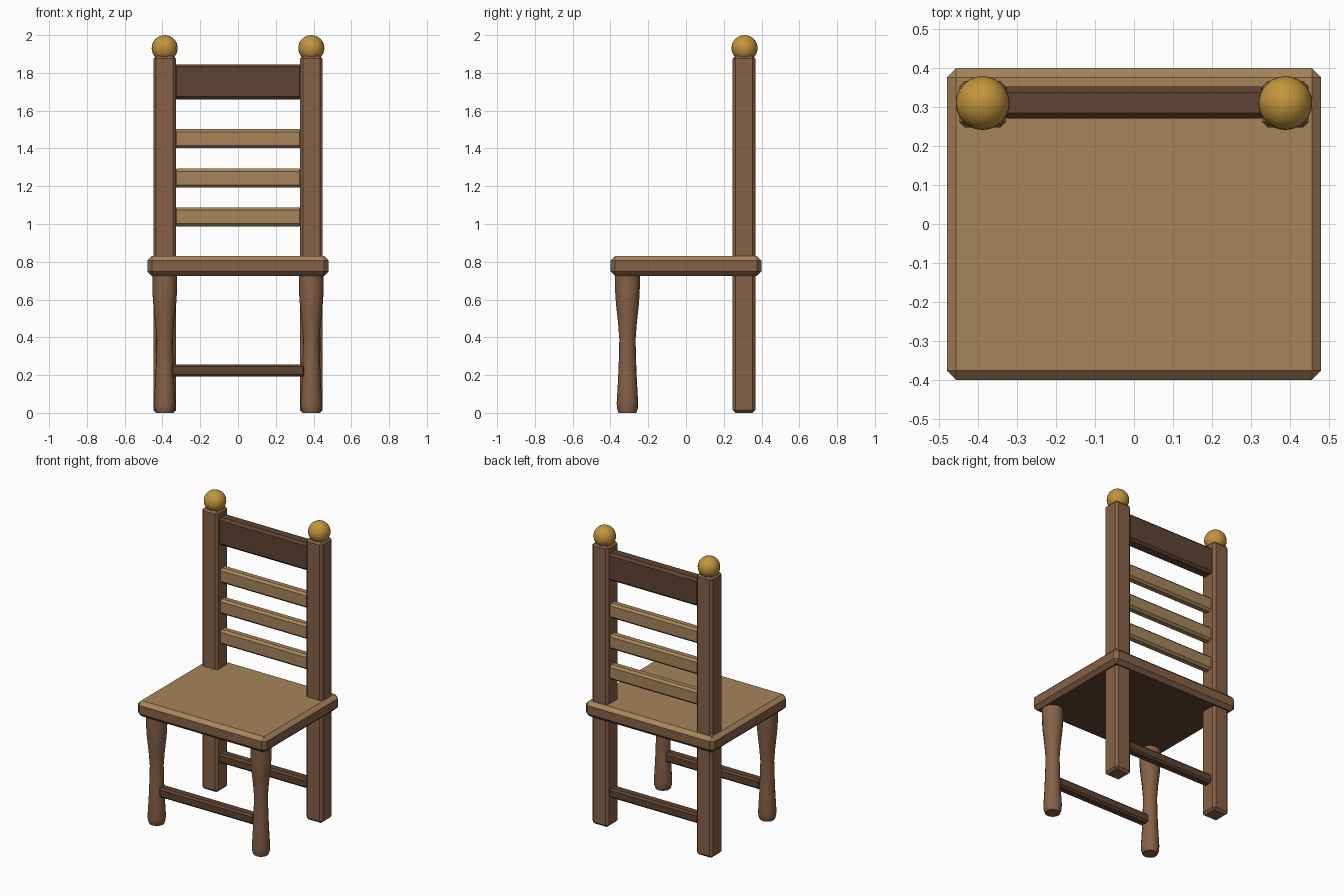
import bpy, bmesh, math

if "Cube" in bpy.data.objects:
    bpy.data.objects.remove(bpy.data.objects["Cube"])


def material(name, r, g, b):
    m = bpy.data.materials.new(name)
    m.diffuse_color = (r, g, b, 1.0)
    m.use_nodes = True
    m.node_tree.nodes["Principled BSDF"].inputs["Base Color"].default_value = m.diffuse_color
    return m


TAN = material("light wood", 0.385, 0.235, 0.105)
BROWN = material("medium wood", 0.24, 0.12, 0.062)
DARK = material("dark wood", 0.115, 0.057, 0.032)
GOLD = material("gold", 0.54, 0.30, 0.045)


def add_object(name, bm, mats):
    mesh = bpy.data.meshes.new(name)
    bmesh.ops.recalc_face_normals(bm, faces=bm.faces[:])
    bm.to_mesh(mesh)
    bm.free()
    for m in mats:
        mesh.materials.append(m)
    ob = bpy.data.objects.new(name, mesh)
    bpy.context.collection.objects.link(ob)
    return ob


def box(name, lo, hi, bevel, mats, rule=None):
    """Box between two corners with chamfered edges."""
    bm = bmesh.new()
    bmesh.ops.create_cube(bm, size=1.0)
    for v in bm.verts:
        v.co = [(a + b) / 2 + c * (b - a) for a, b, c in zip(lo, hi, v.co)]
    bmesh.ops.bevel(bm, geom=bm.edges[:], offset=bevel, offset_type='OFFSET',
                    segments=1, profile=0.5, affect='EDGES')
    bm.normal_update()
    if rule:
        for f in bm.faces:
            f.material_index = rule(f.normal)
    return add_object(name, bm, mats)


def turned(name, profile, x, y, mat, sides=16):
    """Closed lathe shape from (radius, z) points."""
    bm = bmesh.new()
    rings = [[bm.verts.new((x + r * math.cos(2 * math.pi * i / sides),
                            y + r * math.sin(2 * math.pi * i / sides), z))
              for i in range(sides)] for r, z in profile]
    for a, b in zip(rings, rings[1:]):
        for i in range(sides):
            j = (i + 1) % sides
            bm.faces.new((a[i], a[j], b[j], b[i])).smooth = True
    bm.faces.new(rings[0][::-1])
    bm.faces.new(rings[-1])
    ob = add_object(name, bm, [mat])
    ob.data.set_sharp_from_angle(angle=math.radians(35))
    return ob


# seat: light top, medium edge, dark underside
box("seat", (-0.48, -0.40, 0.725), (0.48, 0.40, 0.83), 0.024,
    [TAN, BROWN, DARK],
    lambda n: 0 if n.z > 0.3 else (2 if n.z < -0.9 else 1))

LEG = [(0.047, 0.0), (0.055, 0.025), (0.057, 0.05), (0.050, 0.17),
       (0.046, 0.27), (0.043, 0.39), (0.050, 0.48), (0.061, 0.58),
       (0.065, 0.64), (0.066, 0.74)]

for side, s in (("left", -1), ("right", 1)):
    x = 0.388 * s
    # back post running from the floor to the finial
    box("back_post_" + side, (x - 0.06, 0.247, 0.0), (x + 0.06, 0.367, 1.89),
        0.015, [BROWN])
    # turned front leg
    turned("front_leg_" + side, LEG, x, -0.31, BROWN)
    # ball finial
    bm = bmesh.new()
    bmesh.ops.create_uvsphere(bm, u_segments=24, v_segments=16, radius=0.069)
    for v in bm.verts:
        v.co.x += x
        v.co.y += 0.31
        v.co.z += 1.931
    for f in bm.faces:
        f.smooth = True
    add_object("finial_" + side, bm, [GOLD])

# top rail of the back
box("top_rail", (-0.34, 0.27, 1.66), (0.34, 0.352, 1.845), 0.015, [DARK])

# three back slats
for i, z in enumerate((1.038, 1.243, 1.452)):
    box(f"back_slat_{i + 1}", (-0.34, 0.28, z - 0.05), (0.34, 0.34, z + 0.05),
        0.014, [TAN])

# front and back stretchers
for name, y in (("front_stretcher", -0.31), ("back_stretcher", 0.307)):
    box(name, (-0.355, y - 0.032, 0.192), (0.355, y + 0.032, 0.257), 0.012, [DARK])
